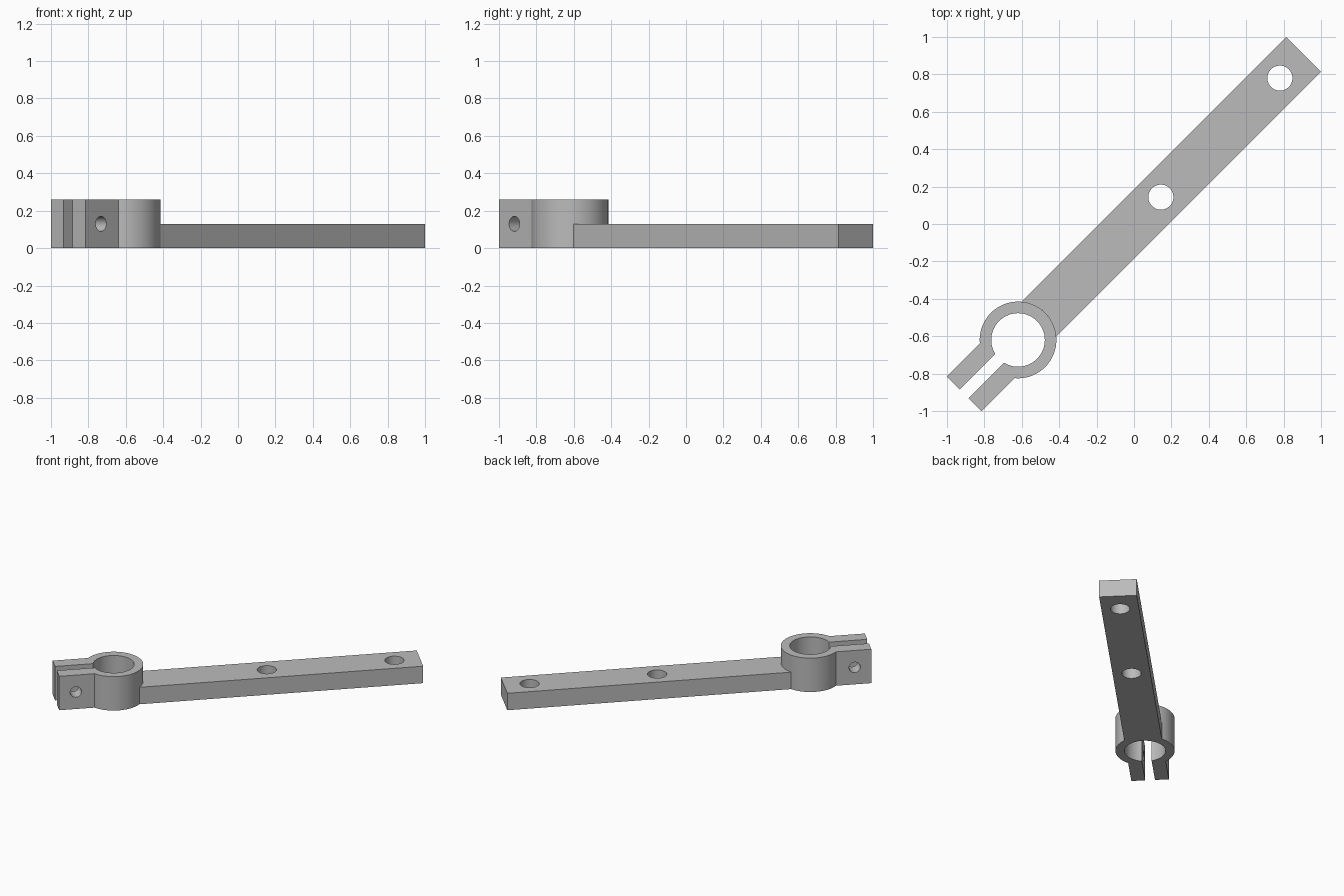
import bpy
import bmesh
from math import asin, cos, sin, pi, radians
from mathutils import Matrix, Vector

if "Cube" in bpy.data.objects:
    bpy.data.objects.remove(bpy.data.objects["Cube"], do_unlink=True)

# Local frame: origin at the ring centre, +x along the arm
PLACE = Matrix.Translation((-0.62, -0.62, 0)) @ Matrix.Rotation(radians(45), 4, "Z")
RING_R, BORE_R = 0.205, 0.143
HALF_W, HALF_GAP = 0.131, 0.034
EAR_END, ARM_END = -0.407, 2.16
CLAMP_H, ARM_H = 0.26, 0.13

grey = bpy.data.materials.new("plain grey")
grey.use_nodes = True
grey.diffuse_color = (0.5, 0.5, 0.5, 1)
grey.node_tree.nodes["Principled BSDF"].inputs["Base Color"].default_value = (0.5, 0.5, 0.5, 1)


def arc(radius, start, end, steps):
    angles = [start + (end - start) * i / steps for i in range(steps + 1)]
    return [(radius * cos(a), radius * sin(a)) for a in angles]


def extrude_profile(name, points, height):
    bm = bmesh.new()
    face = bm.faces.new([bm.verts.new((x, y, 0)) for x, y in points])
    grown = bmesh.ops.extrude_face_region(bm, geom=[face])["geom"]
    top = [v for v in grown if isinstance(v, bmesh.types.BMVert)]
    bmesh.ops.translate(bm, verts=top, vec=Vector((0, 0, height)))
    bmesh.ops.recalc_face_normals(bm, faces=bm.faces)
    mesh = bpy.data.meshes.new(name)
    bm.to_mesh(mesh)
    bm.free()
    mesh.materials.append(grey)
    obj = bpy.data.objects.new(name, mesh)
    bpy.context.collection.objects.link(obj)
    obj.matrix_world = PLACE
    return obj


def drill(obj, centre, radius, across=False):
    turn = Matrix.Rotation(pi / 2, 4, "X") if across else Matrix()
    bpy.ops.mesh.primitive_cylinder_add(vertices=48, radius=radius, depth=1)
    cutter = bpy.context.object
    cutter.matrix_world = PLACE @ Matrix.Translation(centre) @ turn
    cutter.hide_render = True
    cutter.data.materials.append(grey)
    mod = obj.modifiers.new("hole", "BOOLEAN")
    mod.operation, mod.solver, mod.object = "DIFFERENCE", "EXACT", cutter
    bpy.context.view_layer.objects.active = obj
    bpy.ops.object.modifier_apply(modifier=mod.name)
    bpy.data.objects.remove(cutter, do_unlink=True)


# Split ring with two clamping ears
outer = pi - asin(HALF_W / RING_R)
inner = pi - asin(HALF_GAP / BORE_R)
clamp = extrude_profile(
    "split_clamp",
    [(EAR_END, -HALF_W)] + arc(RING_R, -outer, outer, 72)
    + [(EAR_END, HALF_W), (EAR_END, HALF_GAP)] + arc(BORE_R, inner, -inner, 72)
    + [(EAR_END, -HALF_GAP)],
    CLAMP_H)
drill(clamp, (-0.29, 0, CLAMP_H / 2), 0.04, across=True)

# Flat arm that meets the ring along its curve
root = asin(HALF_W / RING_R)
arm = extrude_profile(
    "arm", arc(RING_R, root, -root, 24) + [(ARM_END, -HALF_W), (ARM_END, HALF_W)], ARM_H)
for x in (1.08, 1.98):
    drill(arm, (x, 0, ARM_H / 2), 0.067)

# Smooth curved walls, keep the edges sharp
for obj in (clamp, arm):
    bpy.ops.object.select_all(action="DESELECT")
    obj.select_set(True)
    bpy.context.view_layer.objects.active = obj
    bpy.ops.object.shade_smooth_by_angle(angle=radians(30))
